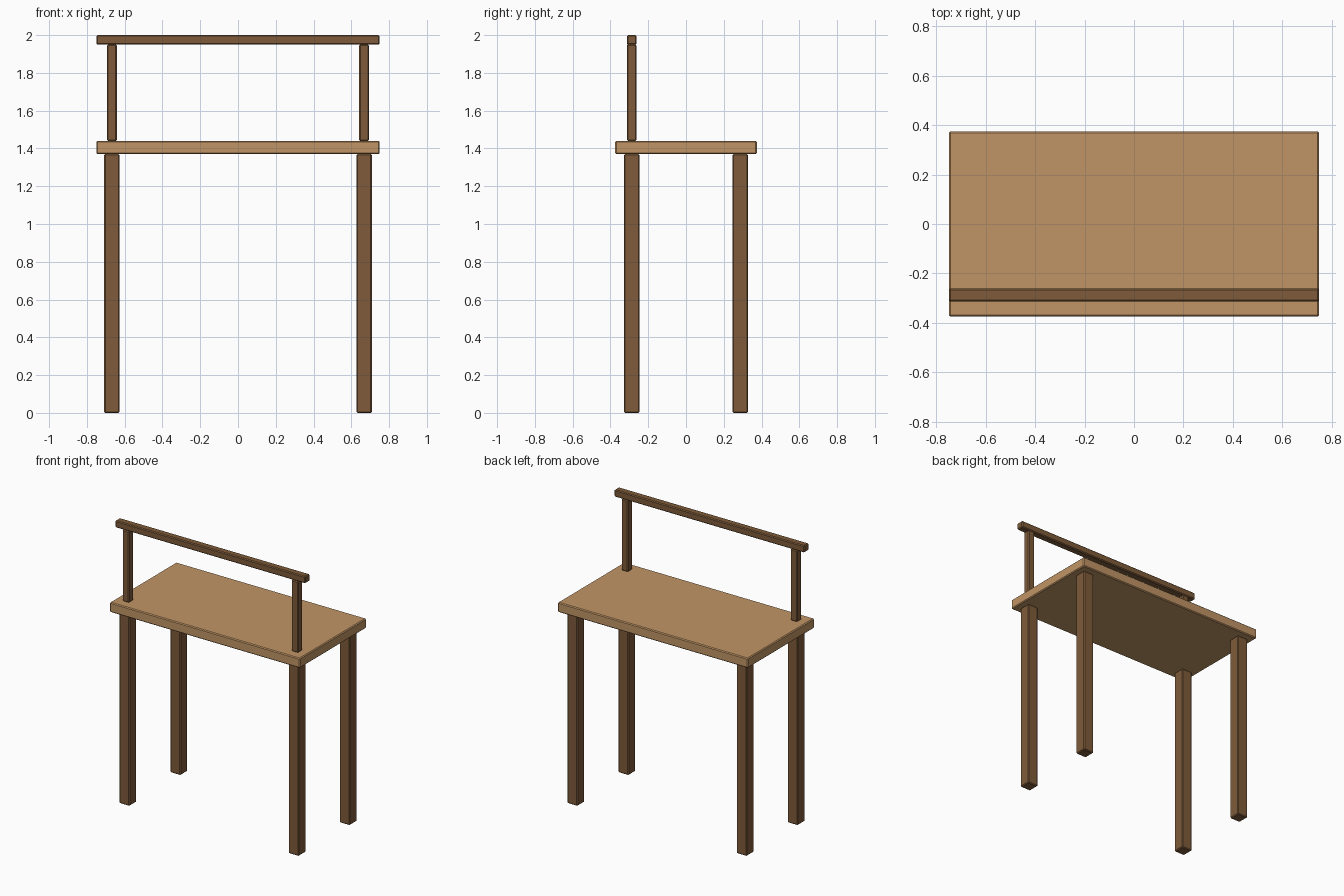
import bpy

if "Cube" in bpy.data.objects:
    bpy.data.objects.remove(bpy.data.objects["Cube"])


def material(name, rgb):
    m = bpy.data.materials.new(name)
    m.diffuse_color = (*rgb, 1.0)
    m.use_nodes = True
    m.node_tree.nodes["Principled BSDF"].inputs["Base Color"].default_value = m.diffuse_color
    return m


light_wood = material("light wood", (0.53, 0.30, 0.13))
dark_wood = material("dark wood", (0.21, 0.105, 0.042))


def box(name, x, y, z0, z1, sx, sy, mat):
    """Box with small chamfered edges, spanning z0 to z1."""
    bpy.ops.mesh.primitive_cube_add(size=1, location=(x, y, (z0 + z1) / 2))
    ob = bpy.context.object
    ob.name = name
    ob.scale = (sx, sy, z1 - z0)
    bpy.ops.object.transform_apply(location=False, rotation=False, scale=True)
    ob.data.materials.append(mat)
    bev = ob.modifiers.new("chamfer", 'BEVEL')
    bev.width = 0.006
    bev.segments = 1
    return ob


Y = 0.2875   # leg row offset
X = 0.6675   # leg column offset

# Table top
box("table_top", 0, 0, 1.37, 1.44, 1.5, 0.75, light_wood)

# Legs, and the posts above the front pair
for sx, side in ((-1, "left"), (1, "right")):
    for sy, end in ((-1, "front"), (1, "back")):
        box(f"{end}_{side}_leg", sx * X, sy * Y, 0, 1.37, 0.082, 0.082, dark_wood)
    box(f"{side}_post", sx * X, -Y, 1.44, 1.95, 0.052, 0.052, dark_wood)

# Rail across the posts
box("top_rail", 0, -Y, 1.95, 2.0, 1.5, 0.052, dark_wood)
